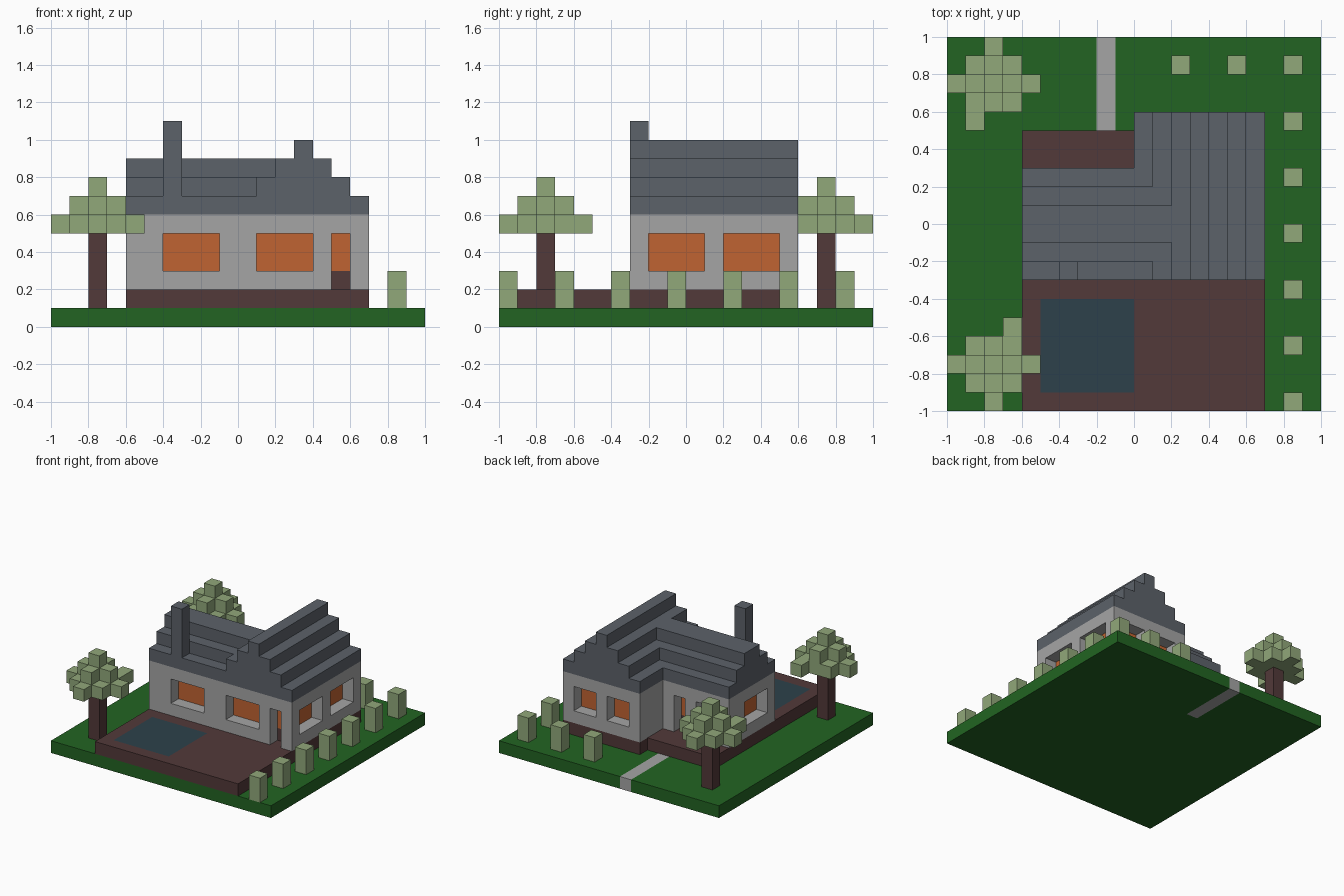
import bpy
import bmesh
from mathutils import Matrix, Vector

cube = bpy.data.objects.get("Cube")
if cube:
    bpy.data.objects.remove(cube, do_unlink=True)


def material(name, rgb):
    m = bpy.data.materials.new(name)
    m.use_nodes = True
    m.diffuse_color = (*rgb, 1)
    m.node_tree.nodes["Principled BSDF"].inputs["Base Color"].default_value = (*rgb, 1)
    return m


GRASS = material("grass green", (.016, .127, .016))
WALL = material("wall grey", (.376, .376, .376))
WOOD = material("dark brown", (.084, .041, .041))
SLATE = material("slate grey", (.107, .122, .144))
GLOW = material("window orange", (.527, .127, .032))
LEAF = material("leaf green", (.283, .392, .195))
WATER = material("water blue", (.026, .053, .07))


def blocks(name, mat, boxes):
    """One object from boxes (x0, x1, y0, y1, z0, z1) in tenths of a unit."""
    bm = bmesh.new()
    for x0, x1, y0, y1, z0, z1 in boxes:
        centre = Vector((x0 + x1, y0 + y1, z0 + z1)) / 20
        size = Vector((x1 - x0, y1 - y0, z1 - z0)) / 10
        bmesh.ops.create_cube(bm, size=1, matrix=Matrix.Translation(centre) @ Matrix.Diagonal((*size, 1)))
    mesh = bpy.data.meshes.new(name)
    bm.to_mesh(mesh)
    bm.free()
    mesh.materials.append(mat)
    obj = bpy.data.objects.new(name, mesh)
    bpy.context.collection.objects.link(obj)
    return obj


def wall(name, along, start, end, near, openings):
    """Wall one block thick; openings are (from, to, bottom)."""
    parts, at = [], start
    for a, b, bottom in openings:
        parts += [(at, a, 2, 6), (a, b, 5, 6), (a, b, 2, bottom)]
        at = b
    parts.append((at, end, 2, 6))
    boxes = []
    for a, b, z0, z1 in parts:
        if b > a and z1 > z0:
            boxes.append((a, b, near, near + 1, z0, z1) if along == "x"
                         else (near, near + 1, a, b, z0, z1))
    blocks(name, WALL, boxes)


# Lawn with the path let into it
blocks("lawn", GRASS, [(-10, -2, -10, 10, 0, 1), (-1, 10, -10, 10, 0, 1), (-2, -1, -10, 5, 0, 1)])
blocks("garden_path", WALL, [(-2, -1, 5, 10, 0, 1)])

# Terrace around the pool, house base and back porch
blocks("terrace", WOOD, [
    (-6, 7, -10, -9, 1, 2), (-6, -5, -9, -4, 1, 2), (0, 7, -9, -4, 1, 2),
    (-6, 7, -4, 3, 1, 2), (-6, 0, 3, 5, 1, 2), (0, 7, 3, 6, 1, 2)])
blocks("pool", WATER, [(-5, 0, -9, -4, 1, 2)])

# Walls with recessed windows and doors
wall("front_wall", "x", -6, 7, -3, [(-4, -1, 3), (1, 4, 3), (5, 6, 2)])
wall("gable_wall", "y", -2, 2, -6, [(-2, 1, 3)])
wall("porch_wall", "x", -6, 0, 2, [(-5, -3, 3), (-2, -1, 2)])
wall("wing_inner_wall", "y", 2, 5, 0, [])
wall("wing_back_wall", "x", 0, 7, 5, [(1, 3, 3), (4, 6, 3)])
wall("long_side_wall", "y", -2, 5, 6, [(-2, 1, 3), (2, 5, 3)])

# Interior seen through the openings
for name, mat, z0, z1 in (("inner_floor", WOOD, 2, 3), ("lit_interior", GLOW, 3, 6)):
    blocks(name, mat, [(-5, 1, -2, 2, z0, z1), (1, 6, -2, 5, z0, z1)])

# Stepped roofs and chimney
blocks("main_roof", SLATE, [(-6, i, i - 3, 3 - i, 6 + i, 7 + i) for i in range(3)])
blocks("wing_roof", SLATE, [(i, 7 - i, -3, 6, 6 + i, 7 + i) for i in range(4)])
blocks("chimney", SLATE, [(-4, -3, -3, -2, 7, 11)])

# Hedge posts along the side and the back
posts = [(8, y) for y in range(-10, 9, 3)] + [(2, 8), (5, 8)]
blocks("hedge_posts", LEAF, [(x, x + 1, y, y + 1, 1, 3) for x, y in posts])


# Trees, each with one odd twig
def tree(name, x, y, twig):
    blocks(name + "_trunk", WOOD, [(x, x + 1, y, y + 1, 1, 5)])
    low = [(i, j) for i in (-1, 0, 1) for j in (-1, 0, 1)]
    low += [(-2, 0), (2, 0), twig, (0, -2 if y < 0 else 2)]
    cells = [(i, j, 5) for i, j in low]
    cells += [(i, j, 6) for i, j in low[:9] if i * j == 0]
    cells.append((0, 0, 7))
    blocks(name + "_leaves", LEAF,
           [(x + i, x + i + 1, y + j, y + j + 1, z, z + 1) for i, j, z in cells])


tree("front_tree", -8, -8, (1, 2))
tree("back_tree", -8, 7, (-1, -2))
